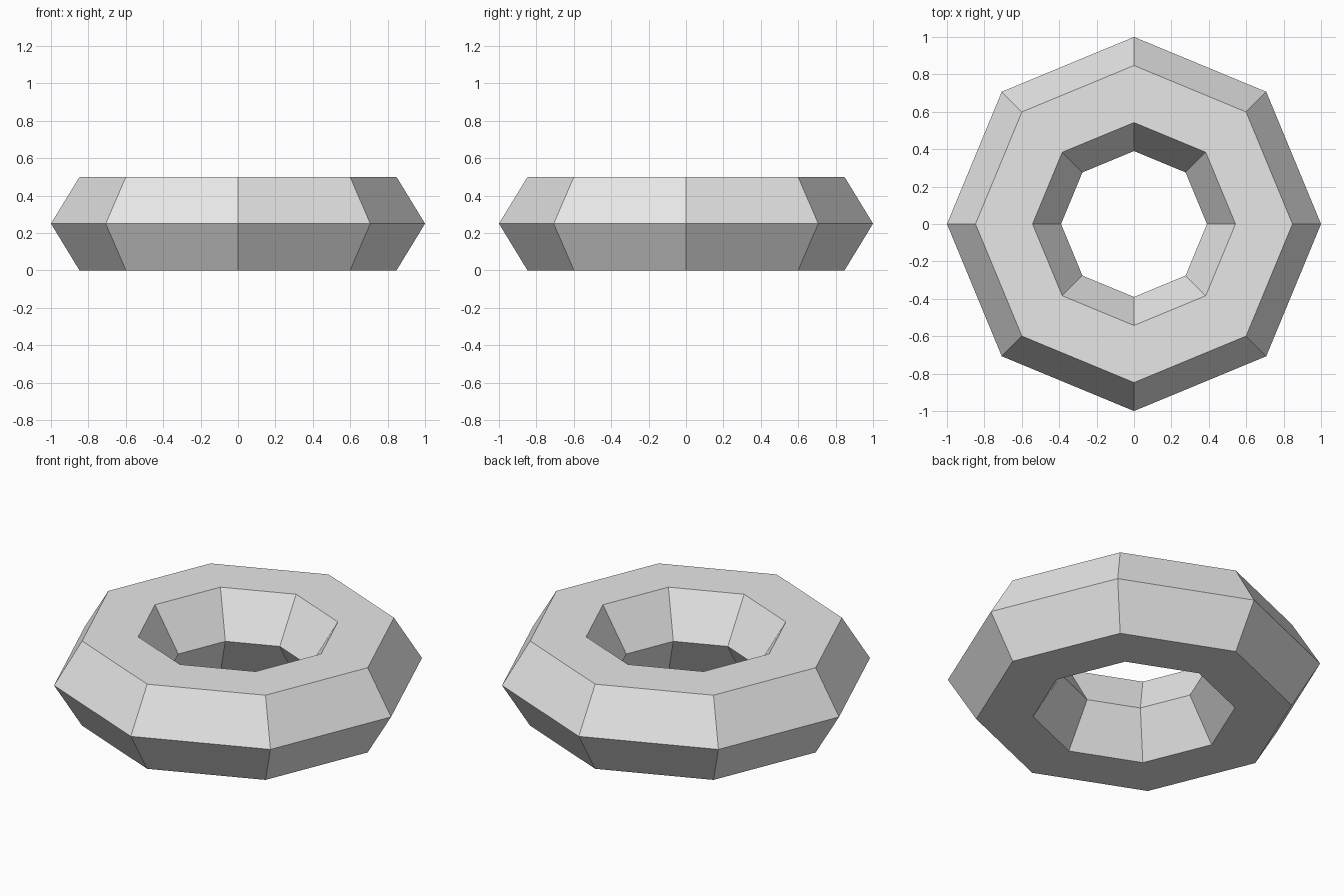
import bpy

# Remove the default cube
cube = bpy.data.objects.get("Cube")
if cube:
    bpy.data.objects.remove(cube, do_unlink=True)

# Plain grey material
grey = bpy.data.materials.new("light_grey")
grey.use_nodes = True
colour = (0.8, 0.8, 0.8, 1)
grey.diffuse_color = colour
grey.node_tree.nodes["Principled BSDF"].inputs["Base Color"].default_value = colour

# Low-poly ring: eight segments around, six-sided cross-section
height = 0.5
bpy.ops.mesh.primitive_torus_add(
    major_segments=8, minor_segments=6,
    major_radius=0.695, minor_radius=0.305,
    location=(0, 0, 0))
ring = bpy.context.object
ring.name = "ring"
ring.data.materials.append(grey)

# Flatten the cross-section to its height and stand it on the ground
top = max(v.co.z for v in ring.data.vertices)
for v in ring.data.vertices:
    v.co.z = (v.co.z / top + 1) * height / 2
for face in ring.data.polygons:
    face.use_smooth = False
